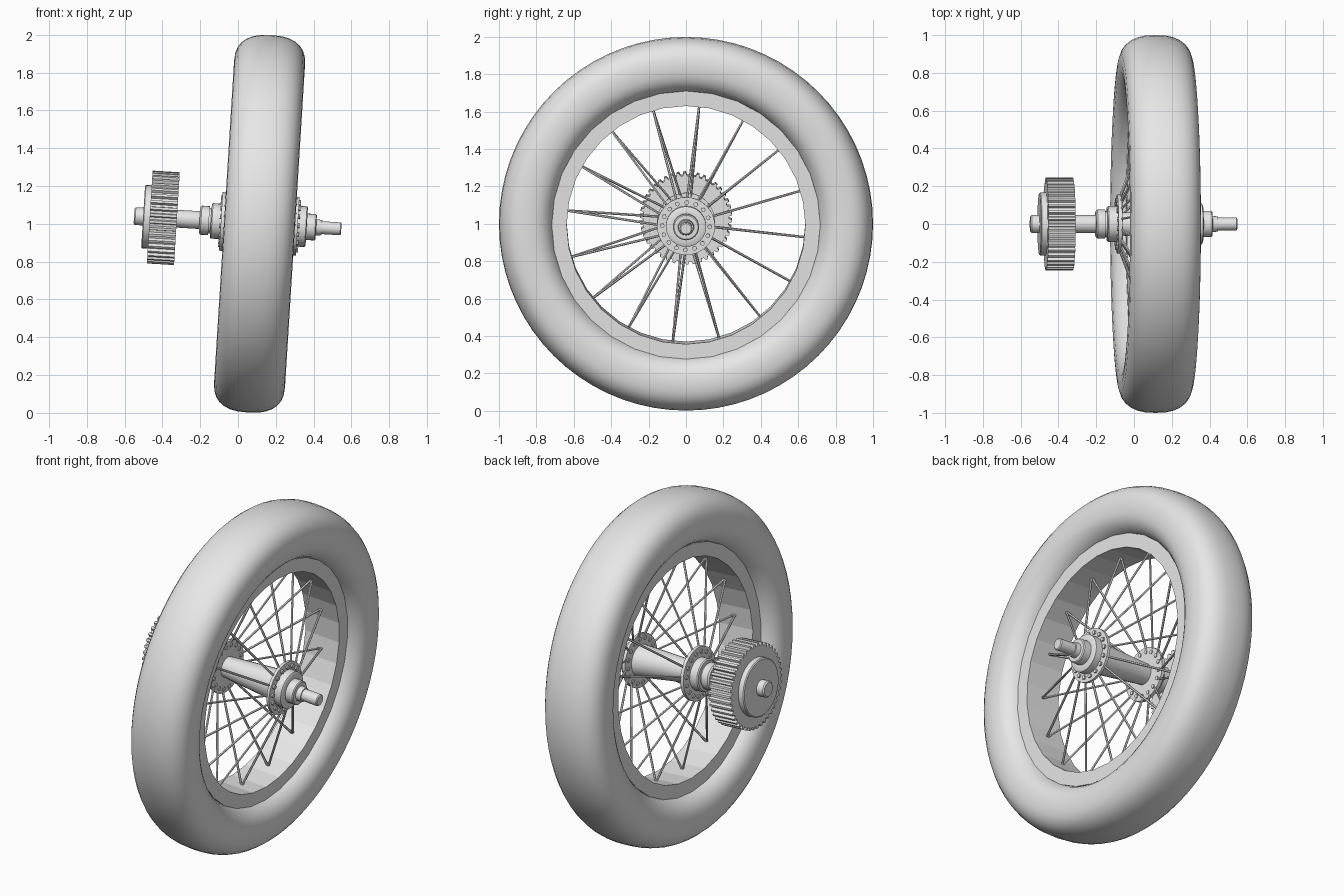
import bpy, bmesh
from math import sin, cos, pi, radians, copysign
from mathutils import Matrix, Vector

old = bpy.data.objects.get("Cube")
if old:
    bpy.data.objects.remove(old, do_unlink=True)

grey = bpy.data.materials.new("plain_grey")
grey.use_nodes = True
grey.diffuse_color = (0.8, 0.8, 0.8, 1)
grey.node_tree.nodes["Principled BSDF"].inputs["Base Color"].default_value = (0.8, 0.8, 0.8, 1)

# The whole wheel leans slightly about y; parts are built around the local x axis
LEAN = Matrix.Translation((0.114, 0, 1.0)) @ Matrix.Rotation(0.062, 4, 'Y')


def finish(name, bm, angle=35):
    bmesh.ops.remove_doubles(bm, verts=bm.verts, dist=1e-5)
    bmesh.ops.recalc_face_normals(bm, faces=bm.faces)
    mesh = bpy.data.meshes.new(name)
    bm.to_mesh(mesh)
    bm.free()
    mesh.materials.append(grey)
    ob = bpy.data.objects.new(name, mesh)
    bpy.context.collection.objects.link(ob)
    ob.matrix_world = LEAN
    bpy.ops.object.select_all(action='DESELECT')
    ob.select_set(True)
    bpy.context.view_layer.objects.active = ob
    bpy.ops.object.shade_smooth_by_angle(angle=radians(angle))
    return ob


def polar(x, r, a):
    return Vector((x, r * cos(a), r * sin(a)))


def lathe(name, profile, segs, closed=False, angle=35):
    """Spin an (x, radius) profile around the axle."""
    bm = bmesh.new()
    rings = [[bm.verts.new(polar(x, r, 2 * pi * i / segs)) for i in range(segs)]
             for x, r in profile]
    pairs = list(zip(rings, rings[1:]))
    if closed:
        pairs.append((rings[-1], rings[0]))
    for a, b in pairs:
        for i in range(segs):
            j = (i + 1) % segs
            bm.faces.new((a[i], a[j], b[j], b[i]))
    if not closed:
        bm.faces.new(rings[0])
        bm.faces.new(rings[-1])
    return finish(name, bm, angle)


def rod(bm, a, b, radius, segs=6):
    d = b - a
    m = Matrix.Translation((a + b) / 2) @ d.to_track_quat('Z', 'Y').to_matrix().to_4x4()
    bmesh.ops.create_cone(bm, cap_ends=True, segments=segs, radius1=radius,
                          radius2=radius, depth=d.length, matrix=m)


# Tyre: rounded, slightly square section
def bulge(v):
    return copysign(abs(v) ** 0.8, v)


section = [(0.188 * bulge(cos(2 * pi * k / 28)), 0.85 + 0.15 * bulge(sin(2 * pi * k / 28)))
           for k in range(28)]
lathe("tyre", section, 72, closed=True, angle=60)

# Rim: flat-sided band
lathe("rim", [(-0.112, 0.638), (0.112, 0.638), (0.112, 0.718), (-0.112, 0.718)],
      32, closed=True, angle=5)

# Hub: tapered barrel with a flange at each end
lathe("hub_barrel", [(-0.19, 0.06), (0.19, 0.092)], 24)
lathe("right_flange", [(-0.205, 0.155), (-0.185, 0.155)], 32)
lathe("left_flange", [(0.185, 0.155), (0.202, 0.155)], 32)

# Stepped bearing housings and axle
lathe("left_axle", [(0.2, 0.108), (0.245, 0.108), (0.25, 0.1), (0.25, 0.07), (0.295, 0.07),
                    (0.3, 0.064), (0.3, 0.043), (0.33, 0.04), (0.33, 0.034),
                    (0.428, 0.034), (0.433, 0.028)], 24)
lathe("right_axle", [(-0.2, 0.094), (-0.252, 0.094), (-0.258, 0.088), (-0.258, 0.068),
                     (-0.268, 0.068), (-0.268, 0.077), (-0.31, 0.077), (-0.318, 0.068),
                     (-0.318, 0.047), (-0.45, 0.047)], 24)

# Toothed drive wheel
TEETH = 42
bm = bmesh.new()
outline = []
for t in range(TEETH):
    for part, r in ((0, 0.23), (0.35, 0.23), (0.5, 0.246), (0.85, 0.246)):
        outline.append(bm.verts.new(polar(-0.582, r, 2 * pi * (t + part) / TEETH)))
face = bm.faces.new(outline)
top = bmesh.ops.extrude_face_region(bm, geom=[face])["geom"]
bmesh.ops.translate(bm, vec=(0.144, 0, 0),
                    verts=[g for g in top if isinstance(g, bmesh.types.BMVert)])
finish("drive_sprocket", bm, 20)
lathe("sprocket_cap", [(-0.57, 0.168), (-0.612, 0.168), (-0.617, 0.162)], 32)
lathe("axle_end", [(-0.61, 0.047), (-0.658, 0.047), (-0.665, 0.04)], 24)

# Spokes: each rim point takes one spoke from each flange
spokes, heads = bmesh.new(), bmesh.new()
for i in range(16):
    a = radians(83.6 + 22.5 * i)
    for side in (-1, 1):
        hub_a = a + side * radians(5)
        rod(spokes, polar(side * 0.195, 0.127, hub_a), polar(0, 0.645, a), 0.0065)
        rod(heads, polar(side * 0.18, 0.127, hub_a), polar(side * 0.212, 0.127, hub_a), 0.012, 8)
finish("spokes", spokes)
finish("spoke_heads", heads)
